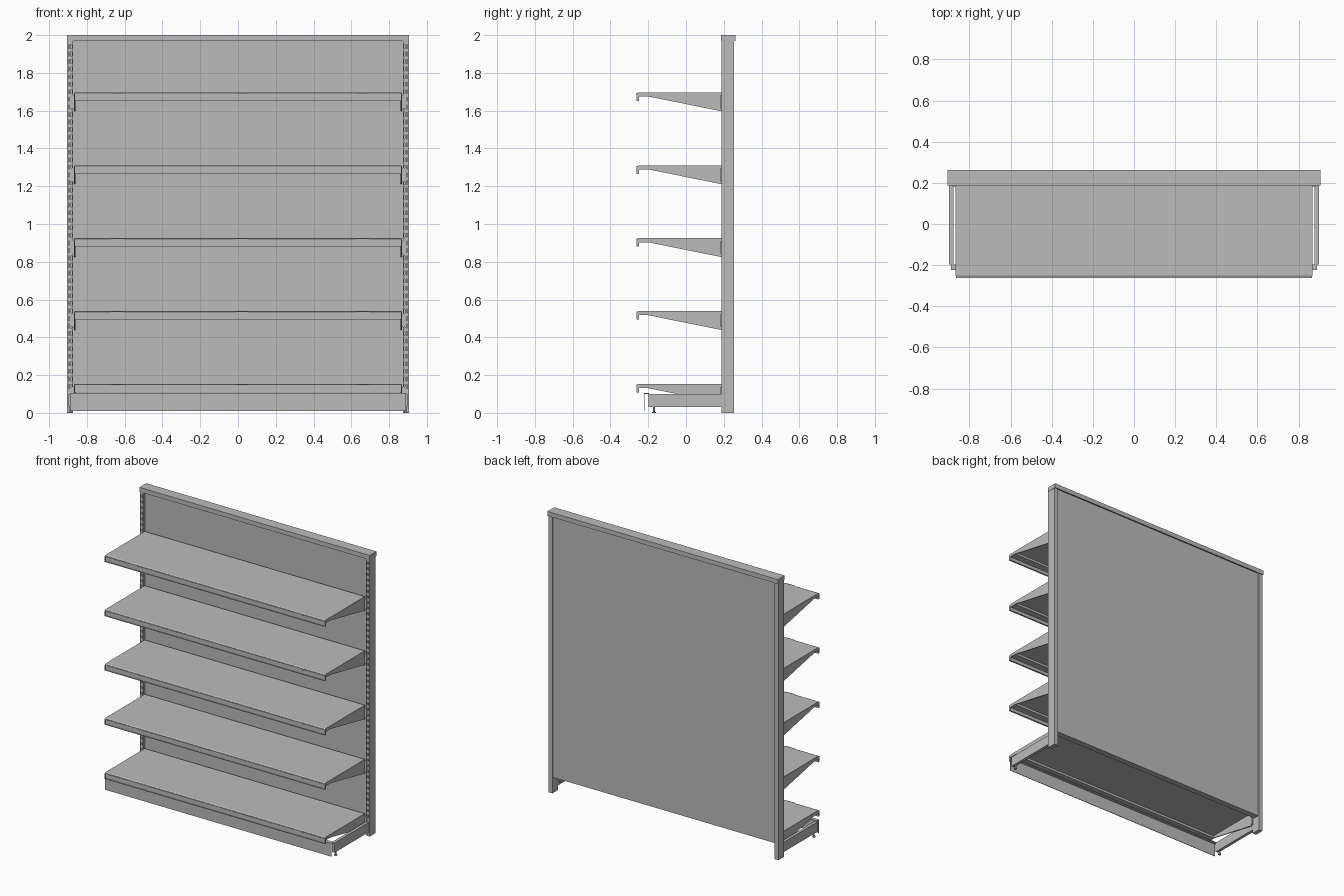
import bpy, bmesh
from mathutils import Matrix, Vector

if "Cube" in bpy.data.objects:
    bpy.data.objects.remove(bpy.data.objects["Cube"], do_unlink=True)

# Single painted steel colour
steel = bpy.data.materials.new("grey_steel")
steel.use_nodes = True
GREY = (0.5, 0.5, 0.5, 1)
steel.diffuse_color = GREY
steel.node_tree.nodes["Principled BSDF"].inputs["Base Color"].default_value = GREY


def finish(name, bm):
    bmesh.ops.recalc_face_normals(bm, faces=bm.faces)
    mesh = bpy.data.meshes.new(name)
    bm.to_mesh(mesh)
    bm.free()
    mesh.materials.append(steel)
    ob = bpy.data.objects.new(name, mesh)
    bpy.context.collection.objects.link(ob)
    return ob


def add_box(bm, x, y, z):
    size = Vector((x[1] - x[0], y[1] - y[0], z[1] - z[0]))
    mid = Vector((sum(x), sum(y), sum(z))) / 2
    bmesh.ops.create_cube(bm, size=1, matrix=Matrix.Translation(mid) @ Matrix.Diagonal(size).to_4x4())


def box(name, x, y, z):
    bm = bmesh.new()
    add_box(bm, x, y, z)
    return finish(name, bm)


def extrude_x(name, profile, x0, x1, z=0):
    """Extrude a closed (y, z) outline along x."""
    bm = bmesh.new()
    face = bm.faces.new([bm.verts.new((x0, py, pz + z)) for py, pz in profile])
    moved = bmesh.ops.extrude_face_region(bm, geom=[face])["geom"]
    bmesh.ops.translate(bm, vec=(x1 - x0, 0, 0),
                        verts=[v for v in moved if isinstance(v, bmesh.types.BMVert)])
    return finish(name, bm)


def span(side, a, b):
    return tuple(sorted((side * a, side * b)))


SIDES = (("left", 1), ("right", -1))
BACK = 0.188      # front plane of the uprights
HALF = 0.866      # half length of a shelf

# Back panel and crown channel
box("back_panel", (-0.876, 0.876), (0.202, 0.245), (0.11, 1.975))
crown = [(0.186, 1.968), (0.186, 2), (0.262, 2), (0.262, 1.968),
         (0.257, 1.968), (0.257, 1.994), (0.191, 1.994), (0.191, 1.968)]
extrude_x("crown_channel", crown, -0.905, 0.905)

for label, s in SIDES:
    box(label + "_crown_cap", span(s, 0.903, 0.906), (0.186, 0.262), (1.968, 2))

    # Upright with two columns of punched slots
    upright = box(label + "_upright", span(s, 0.874, 0.904), (BACK, 0.253), (0, 1.993))
    bm = bmesh.new()
    for i in range(46):
        z = 0.13 + i * 0.04
        for x in (0.881, 0.895):
            add_box(bm, span(s, x - 0.002, x + 0.002), (BACK - 0.01, BACK + 0.008), (z, z + 0.02))
    cutter = finish("slot_cutter", bm)
    cutter.hide_render = True
    mod = upright.modifiers.new("slots", "BOOLEAN")
    mod.operation = "DIFFERENCE"
    mod.object = cutter
    bpy.context.view_layer.objects.active = upright
    bpy.ops.object.modifier_apply(modifier=mod.name)
    bpy.data.objects.remove(cutter, do_unlink=True)

    # Base foot and levelling screw
    box(label + "_base_foot", span(s, 0.877, 0.898), (-0.198, BACK), (0.03, 0.1))
    bm = bmesh.new()
    for radius, z0, z1 in ((0.011, 0, 0.006), (0.005, 0.006, 0.032)):
        bmesh.ops.create_cone(bm, cap_ends=True, segments=12, radius1=radius, radius2=radius,
                              depth=z1 - z0, matrix=Matrix.Translation((s * 0.887, -0.17, (z0 + z1) / 2)))
    screw = finish(label + "_levelling_screw", bm)
    bpy.ops.object.select_all(action="DESELECT")
    screw.select_set(True)
    bpy.context.view_layer.objects.active = screw
    bpy.ops.object.shade_smooth_by_angle()

# Kick plate with folded top lip
kick = [(-0.223, 0.01), (-0.223, 0.104), (-0.196, 0.104), (-0.196, 0.1),
        (-0.219, 0.1), (-0.219, 0.01)]
extrude_x("kick_plate", kick, -0.89, 0.89)

# Shelves: folded sheet, tapered side brackets, hooks and price rail
sheet = [(BACK, 0), (-0.25, 0), (-0.258, -0.004), (-0.258, -0.045), (-0.25, -0.045),
         (-0.25, -0.022), (-0.2, -0.022), (-0.2, -0.006), (0.182, -0.006),
         (0.182, -0.025), (BACK, -0.025)]
bracket = [(BACK, -0.003), (-0.252, -0.003), (-0.252, -0.022), (-0.2, -0.022), (BACK, -0.1)]

for n in range(5):
    top = 0.153 + n * 0.386
    tag = "shelf_%d" % (n + 1)
    extrude_x(tag, sheet, -HALF, HALF, top)
    for label, s in SIDES:
        a, b = span(s, HALF - 0.006, HALF + 0.001)
        extrude_x(tag + "_" + label + "_bracket", bracket, a, b, top)
        box(tag + "_" + label + "_hook", span(s, HALF - 0.004, 0.883),
            (BACK - 0.006, BACK + 0.006), (top - 0.085, top - 0.015))
    # Rail edges and clips on the front lip
    bm = bmesh.new()
    for z0, z1 in ((-0.012, -0.006), (-0.045, -0.041)):
        add_box(bm, (-HALF, HALF), (-0.262, -0.257), (top + z0, top + z1))
    for x in (-0.64, 0.02, 0.66):
        add_box(bm, (x - 0.033, x + 0.033), (-0.2625, -0.257), (top - 0.014, top - 0.003))
    for x in (-HALF + 0.002, HALF - 0.002):
        add_box(bm, (x - 0.002, x + 0.002), (-0.262, -0.257), (top - 0.045, top - 0.006))
    finish(tag + "_price_rail", bm)
